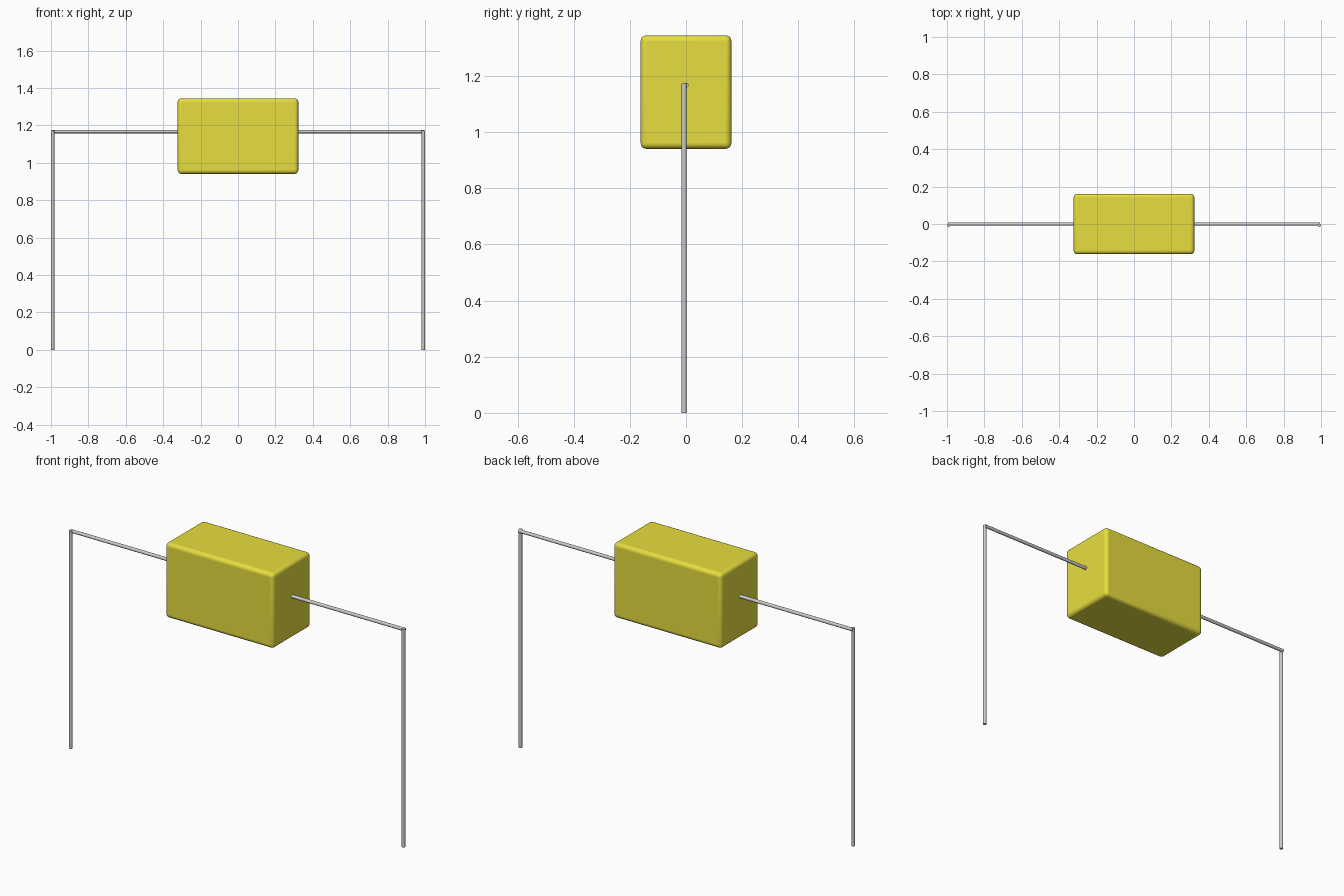
import bpy
from math import pi

if "Cube" in bpy.data.objects:
    bpy.data.objects.remove(bpy.data.objects["Cube"])

R = 0.009           # wire radius
LEAD_Z = 1.167      # height of the horizontal leads


def material(name, color):
    m = bpy.data.materials.new(name)
    m.diffuse_color = color
    m.use_nodes = True
    m.node_tree.nodes["Principled BSDF"].inputs["Base Color"].default_value = m.diffuse_color
    return m


def wire(name, length, location, rotation=(0, 0, 0)):
    bpy.ops.mesh.primitive_cylinder_add(vertices=24, radius=R, depth=length,
                                        location=location, rotation=rotation)
    ob = bpy.context.object
    ob.name = name
    bpy.ops.object.shade_smooth_by_angle()
    return ob


# Rounded box body
bpy.ops.mesh.primitive_cube_add(size=1, location=(0, 0, 1.143))
body = bpy.context.object
body.name = "component_body"
body.scale = (0.645, 0.323, 0.404)
bpy.ops.object.transform_apply(location=False, rotation=False, scale=True)
bevel = body.modifiers.new("rounded_edges", 'BEVEL')
bevel.width = 0.02
bevel.segments = 5
bpy.ops.object.shade_smooth_by_angle()
body.data.materials.append(material("yellow_case", (0.8, 0.73, 0.05, 1)))

# Horizontal lead and vertical leg on each side
for side, label in ((-1, "left"), (1, "right")):
    inner, outer = 0.31, 0.994
    wire(label + "_lead", outer - inner,
         (side * (inner + outer) / 2, 0, LEAD_Z), (0, pi / 2, 0))
    wire(label + "_leg", 1.174, (side * (1 - R), -0.007, 1.174 / 2))
